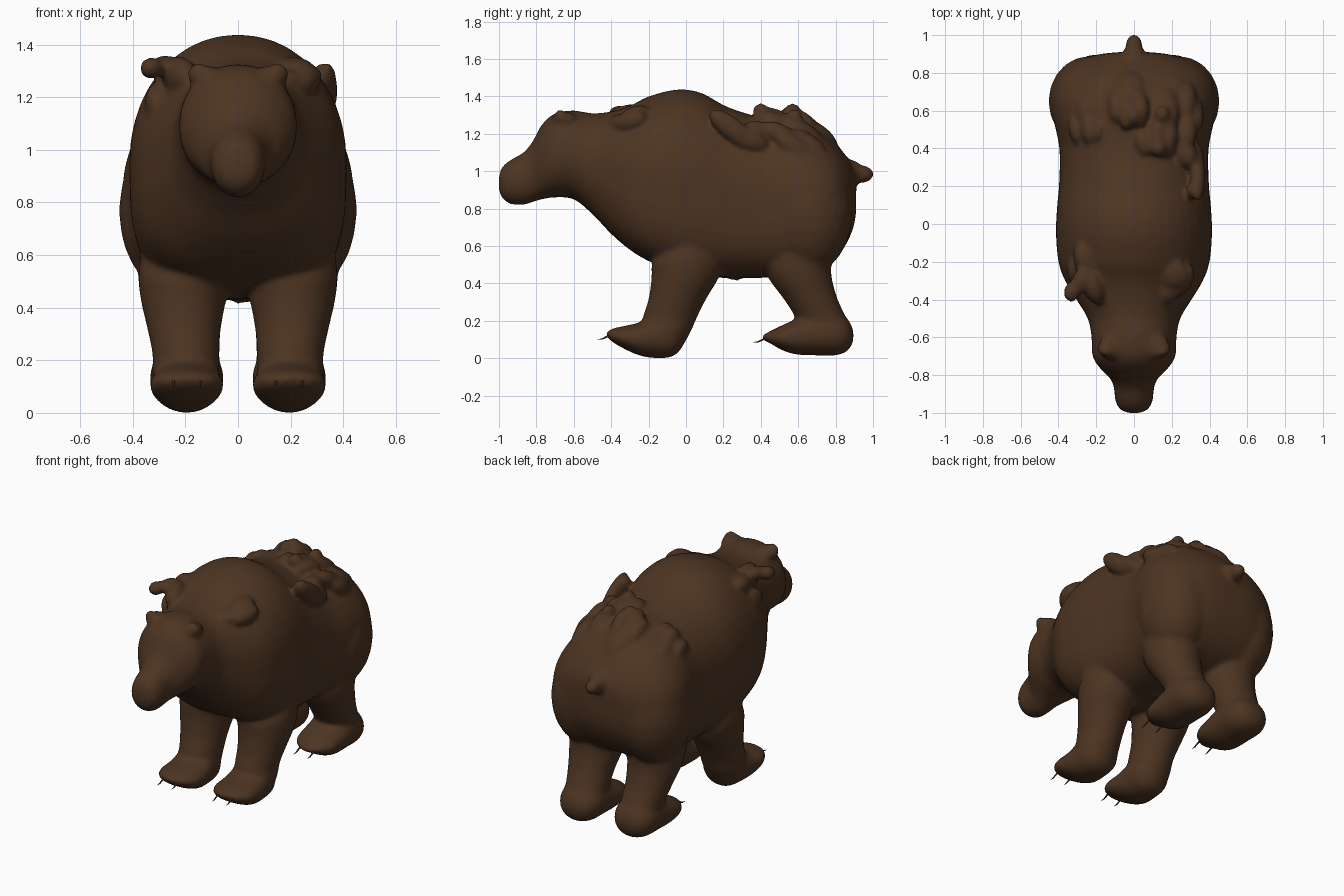
import bpy, bmesh, math
from mathutils import Vector, Matrix

fur = bpy.data.materials.new("dark_brown_fur")
fur.diffuse_color = (0.074, 0.035, 0.016, 1)
bm = bmesh.new()


def catmull(rows, steps=5):
    """Smoothly interpolate a list of equal-length stations."""
    out = []
    for i in range(len(rows) - 1):
        a, b = rows[max(i - 1, 0)], rows[i]
        c, d = rows[i + 1], rows[min(i + 2, len(rows) - 1)]
        for s in range(steps):
            t = s / steps
            out.append([0.5 * (2 * q + (r - p) * t + (2 * p - 5 * q + 4 * r - u) * t * t
                               + (3 * q - p - 3 * r + u) * t ** 3)
                        for p, q, r, u in zip(a, b, c, d)])
    return out + [list(rows[-1])]


def loft(rings):
    """Closed tube through rings of points."""
    vs = [[bm.verts.new(p) for p in r] for r in rings]
    n = len(vs[0])
    for a, b in zip(vs, vs[1:]):
        for i in range(n):
            bm.faces.new((a[i], a[(i + 1) % n], b[(i + 1) % n], b[i]))
    bm.faces.new(vs[0][::-1])
    bm.faces.new(vs[-1])


def along_y(rows, xc=0.0, n=40, fuller=0.0):
    """Rows of y, low z, high z, half width; fuller squares the belly."""
    rings = []
    for y, lo, hi, w in catmull(rows):
        k = min(max((y + .58) / .3, 0), 1)
        ring = []
        for i in range(n):
            c, s = math.cos(math.tau * i / n), math.sin(math.tau * i / n)
            e = 2.08 + (fuller * k if s < 0 else 0)
            ring.append((xc + w * math.copysign(abs(c) ** (2 / e), c), y,
                         (lo + hi) / 2 + (hi - lo) / 2 * math.copysign(abs(s) ** (2 / e), s)))
        rings.append(ring)
    loft(rings)


def along_z(rows, side, n=28):
    """Rows of z, front y, back y, inner x, outer x."""
    loft([[(side * (xi + xo) / 2 + (xo - xi) / 2 * math.cos(math.tau * i / n),
            (y0 + y1) / 2 + (y1 - y0) / 2 * math.sin(math.tau * i / n), z)
           for i in range(n)] for z, y0, y1, xi, xo in catmull(rows)])


def blob(p, r, yaw=0, pitch=0):
    """Ellipsoid with radii r, pitched about x and then turned about z."""
    m = (Matrix.Translation(p) @ Matrix.Rotation(math.radians(yaw), 4, 'Z')
         @ Matrix.Rotation(math.radians(pitch), 4, 'X') @ Matrix.Diagonal((*r, 1)))
    bmesh.ops.create_icosphere(bm, subdivisions=3, radius=1, matrix=m)


# Muzzle, head, neck, torso and rump
along_y([(-1.0, .90, .97, .03), (-.985, .86, 1.02, .07), (-.94, .825, 1.06, .098),
         (-.87, .82, 1.10, .106), (-.82, .835, 1.16, .125), (-.77, .85, 1.25, .175),
         (-.70, .86, 1.31, .22), (-.60, .85, 1.325, .225), (-.50, .77, 1.31, .245),
         (-.40, .665, 1.32, .305), (-.30, .58, 1.35, .365), (-.20, .52, 1.40, .40),
         (-.05, .46, 1.437, .413), (.08, .435, 1.42, .408), (.22, .43, 1.345, .396),
         (.40, .43, 1.29, .395), (.55, .44, 1.28, .425), (.67, .46, 1.24, .438),
         (.78, .52, 1.17, .405), (.85, .60, 1.09, .325), (.895, .70, 1.02, .20),
         (.91, .79, .96, .08)], fuller=1.05)

# Tail
blob((0, .945, .985), (.045, .06, .048), 0, -5)
blob((0, .87, .99), (.07, .08, .075))

front_foot = [(-.425, .115, .14, .03), (-.39, .085, .16, .10), (-.32, .045, .175, .138),
              (-.24, .012, .195, .138), (-.15, 0, .24, .13), (-.07, .01, .24, .12),
              (-.02, .06, .22, .08), (0, .12, .18, .03)]
hind_foot = [(.41, .095, .125, .03), (.45, .08, .145, .09), (.51, .045, .175, .13),
             (.59, .02, .21, .138), (.70, .015, .25, .14), (.80, .015, .25, .135),
             (.865, .04, .21, .10), (.895, .09, .15, .04)]
for s in (-1, 1):
    # Fore and hind legs with their paws
    along_z([(.06, -.20, -.02, .10, .29), (.14, -.24, .025, .075, .325),
             (.22, -.23, .06, .072, .325), (.32, -.20, .11, .065, .345),
             (.43, -.185, .175, .045, .37), (.52, -.18, .20, .03, .378),
             (.60, -.12, .17, .06, .37)], s)
    along_y(front_foot, .195 * s, 28)
    along_z([(.06, .66, .87, .10, .29), (.14, .63, .885, .075, .32),
             (.22, .585, .855, .07, .325), (.32, .52, .81, .065, .345),
             (.43, .44, .78, .045, .37), (.52, .42, .775, .035, .38),
             (.62, .46, .76, .06, .38)], s)
    along_y(hind_foot, .195 * s, 28)
    # Rounded haunch
    blob((.235 * s, .65, .77), (.218, .24, .32))
    # Ear and brow
    blob((.15 * s, -.675, 1.29), (.045, .028, .042), 15 * s)
    blob((.12 * s, -.65, 1.275), (.07, .07, .045))

# Small belly tuft
blob((.03, .25, .445), (.035, .03, .03))
blob((.0, .27, .44), (.018, .02, .032))

# Raised fur locks: x, y, z, width, length, yaw, pitch
locks = [(-.31, .50, 1.13, .035, .08, 10, -15), (-.24, .51, 1.185, .04, .09, 0, -18),
         (-.19, .49, 1.22, .03, .06, -10, -15), (-.25, .62, 1.135, .06, .12, 5, -28),
         (-.10, .63, 1.24, .04, .10, 0, -27), (-.04, .60, 1.275, .05, .11, 0, -25),
         (.03, .60, 1.275, .05, .10, -5, -25), (-.02, .70, 1.20, .085, .13, 0, -35),
         (.05, .43, 1.28, .05, .08, 15, -5), (.12, .46, 1.285, .05, .09, 5, -10),
         (.18, .45, 1.265, .05, .10, -10, -10), (.16, .60, 1.225, .08, .14, 0, -27),
         (.27, .65, 1.145, .06, .12, -5, -33), (.32, .58, 1.13, .05, .11, 5, -32),
         (.28, .50, 1.20, .055, .11, 0, -25), (.20, .72, 1.115, .075, .11, -10, -42),
         (.27, .38, 1.215, .06, .09, 25, -10), (.32, .35, 1.17, .05, .10, 5, -30)]
for x, y, z, w, l, yaw, pitch in locks:
    blob((x, y, z), (w, l, .055), yaw, pitch)
for p in ((.0, .57, 1.32), (.13, .40, 1.32), (-.06, .58, 1.29), (.15, .58, 1.29)):
    blob(p, (.04, .045, .045))
# Drooping flap on the right flank
blob((.338, .25, 1.225), (.04, .16, .06), 0, -38)
blob((.325, .18, 1.28), (.05, .05, .05))

# Shoulder locks
blob((.20, -.26, 1.31), (.09, .08, .04), -35, 12)
blob((.25, -.30, 1.265), (.06, .10, .055), -30, 15)
blob((.17, -.36, 1.265), (.08, .06, .04), 10, 10)
blob((-.26, -.19, 1.285), (.06, .10, .06), 15, 10)
blob((-.22, -.32, 1.28), (.06, .11, .075), 20, 5)
blob((-.28, -.30, 1.32), (.05, .07, .04), -20, 5)
blob((-.33, -.36, 1.31), (.045, .055, .042), -10, 0)
blob((-.315, -.24, 1.18), (.04, .08, .07), 0, 20)

bmesh.ops.recalc_face_normals(bm, faces=bm.faces)
me = bpy.data.meshes.new("furry_body")
bm.to_mesh(me)
bm.free()
body = bpy.data.objects.new("furry_body", me)
bpy.context.collection.objects.link(body)
me.materials.append(fur)
# Fuse everything into one soft skin
rm = body.modifiers.new("fuse", 'REMESH')
rm.mode, rm.voxel_size, rm.use_smooth_shade = 'VOXEL', .0125, True
sm = body.modifiers.new("soften", 'SMOOTH')
sm.factor, sm.iterations = .5, 12

# Thin curved claws
for name, y, z in (("front_claw", -.40, .125), ("hind_claw", .435, .11)):
    for s in (-1, 1):
        for k in (-1, 1):
            cu = bpy.data.curves.new(name, 'CURVE')
            cu.dimensions, cu.bevel_depth, cu.bevel_resolution = '3D', .006, 2
            cu.use_fill_caps = True
            sp = cu.splines.new('POLY')
            sp.points.add(3)
            x = .195 * s + .05 * k
            for i, (dy, dz, r) in enumerate(((.03, 0, 1), (-.02, -.008, .9),
                                             (-.05, -.022, .6), (-.075, -.024, .1))):
                sp.points[i].co = (x, y + dy, z + dz, 1)
                sp.points[i].radius = r
            cu.materials.append(fur)
            bpy.context.collection.objects.link(bpy.data.objects.new(name, cu))
